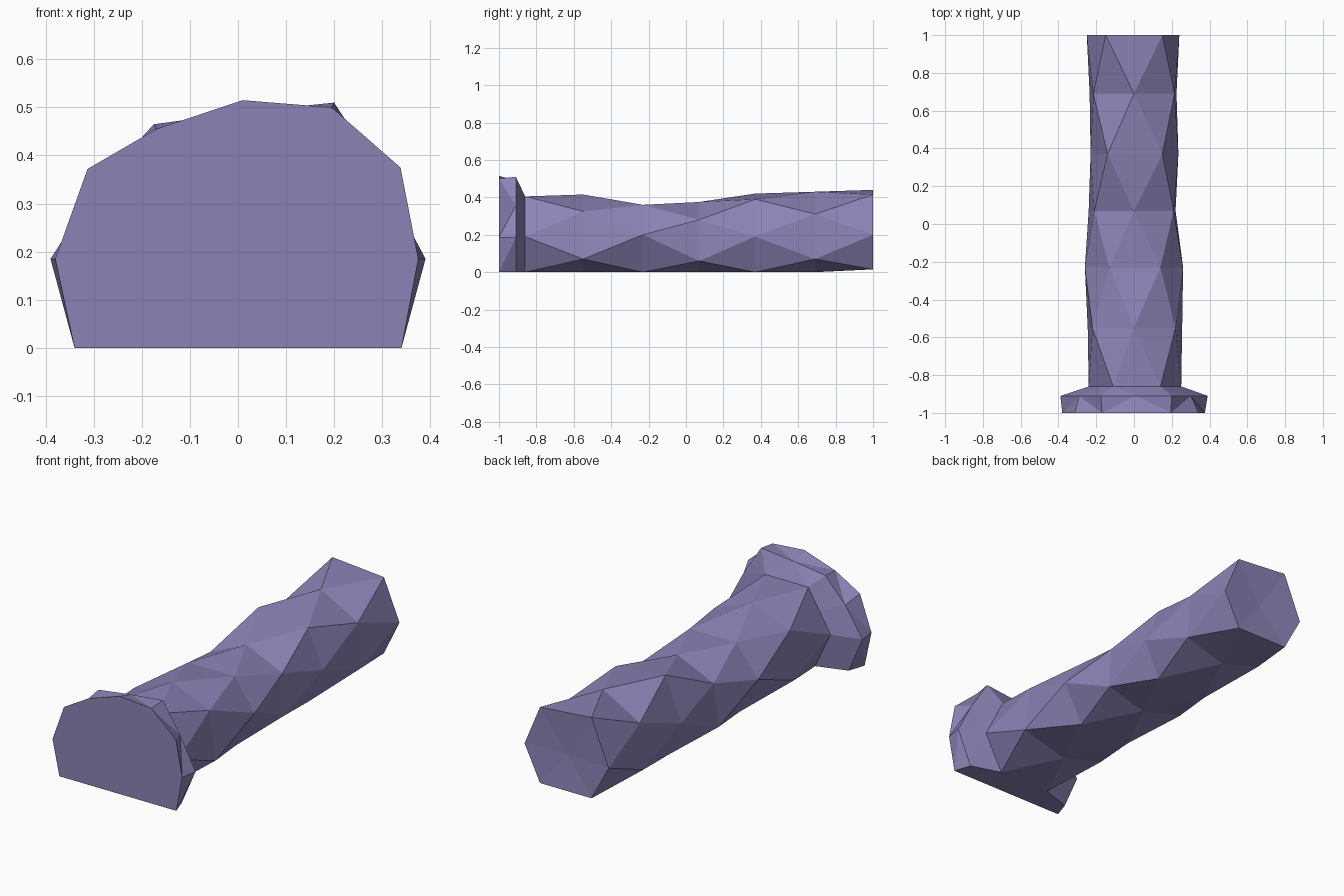
import bpy, bmesh

if "Cube" in bpy.data.objects:
    bpy.data.objects.remove(bpy.data.objects["Cube"])

mat = bpy.data.materials.new("violet")
mat.diffuse_color = (0.26, 0.23, 0.47, 1)
mat.use_nodes = True
mat.node_tree.nodes["Principled BSDF"].inputs["Base Color"].default_value = mat.diffuse_color


def finish(name, bm):
    bmesh.ops.recalc_face_normals(bm, faces=bm.faces)
    bmesh.ops.triangulate(bm, faces=[f for f in bm.faces if len(f.verts) == 4])
    mesh = bpy.data.meshes.new(name)
    bm.to_mesh(mesh)
    bm.free()
    mesh.materials.append(mat)
    bpy.context.collection.objects.link(bpy.data.objects.new(name, mesh))


def ring(bm, y, pts):
    return [bm.verts.new((x, y, z)) for x, z in pts]


def even(xs_l, xs_r, top_l, top_r, zl, zr, side, low=0.0):
    # hexagon with flat top: right side, tops, left side, bottoms
    return [(xs_r, side), (top_r, zr), (-top_l, zl), (-xs_l, side),
            (-0.15, low), (0.15, low)]


def odd(left, right, low_l, low_r, top, up, low):
    # hexagon with pointed top, turned half a step
    return [(right, up), (0, top), (-left, up), (-low_l, low), (0, 0), (low_r, low)]


# Shaft: alternating twisted hexagons joined by triangles
sections = [
    (-0.86, even(0.24, 0.25, 0.11, 0.14, 0.405, 0.405, 0.19)),
    (-0.55, odd(0.22, 0.22, 0.245, 0.255, 0.415, 0.325, 0.07)),
    (-0.23, even(0.26, 0.26, 0.13, 0.14, 0.36, 0.36, 0.20)),
    (0.07, odd(0.21, 0.21, 0.24, 0.22, 0.375, 0.28, 0.06)),
    (0.37, even(0.23, 0.235, 0.14, 0.15, 0.42, 0.39, 0.19)),
    (0.69, odd(0.215, 0.215, 0.235, 0.225, 0.43, 0.31, 0.07)),
    (1.00, even(0.25, 0.24, 0.15, 0.15, 0.44, 0.415, 0.20, 0.015)),
]
bm = bmesh.new()
rings = [ring(bm, y, p) for y, p in sections]
for k in range(1, len(rings), 2):
    o = rings[k]
    for e in (rings[k - 1], rings[k + 1]):
        for i in range(6):
            j = (i + 1) % 6
            bm.faces.new((e[i], e[j], o[i]))
            bm.faces.new((o[i], o[j], e[j]))
# slightly sunken far end
hub = bm.verts.new((0, 0.985, 0.2))
end = rings[-1]
for i in range(6):
    bm.faces.new((end[i], end[(i + 1) % 6], hub))
finish("shaft", bm)

# Flared foot: front face, widest rim, then neck meeting the shaft
front = [(-0.34, 0), (-0.38, 0.185), (-0.313, 0.372), (-0.17, 0.455), (0.01, 0.515),
         (0.195, 0.50), (0.338, 0.375), (0.375, 0.185), (0.34, 0)]
rim = [(-0.31, 0), (-0.39, 0.185), (-0.29, 0.34), (-0.175, 0.465), (0.01, 0.49),
       (0.20, 0.51), (0.30, 0.355), (0.39, 0.185), (0.31, 0)]
neck = [(-0.15, 0), (-0.24, 0.19), (-0.175, 0.2975), (-0.11, 0.405), (0.01, 0.405),
        (0.14, 0.405), (0.195, 0.2975), (0.25, 0.19), (0.15, 0)]
bm = bmesh.new()
a, b, c = ring(bm, -1, front), ring(bm, -0.91, rim), ring(bm, -0.86, neck)
bm.faces.new(a)
for p, q in ((a, b), (b, c)):
    for i in range(9):
        j = (i + 1) % 9
        bm.faces.new((p[i], p[j], q[j], q[i]))
finish("flared_foot", bm)
